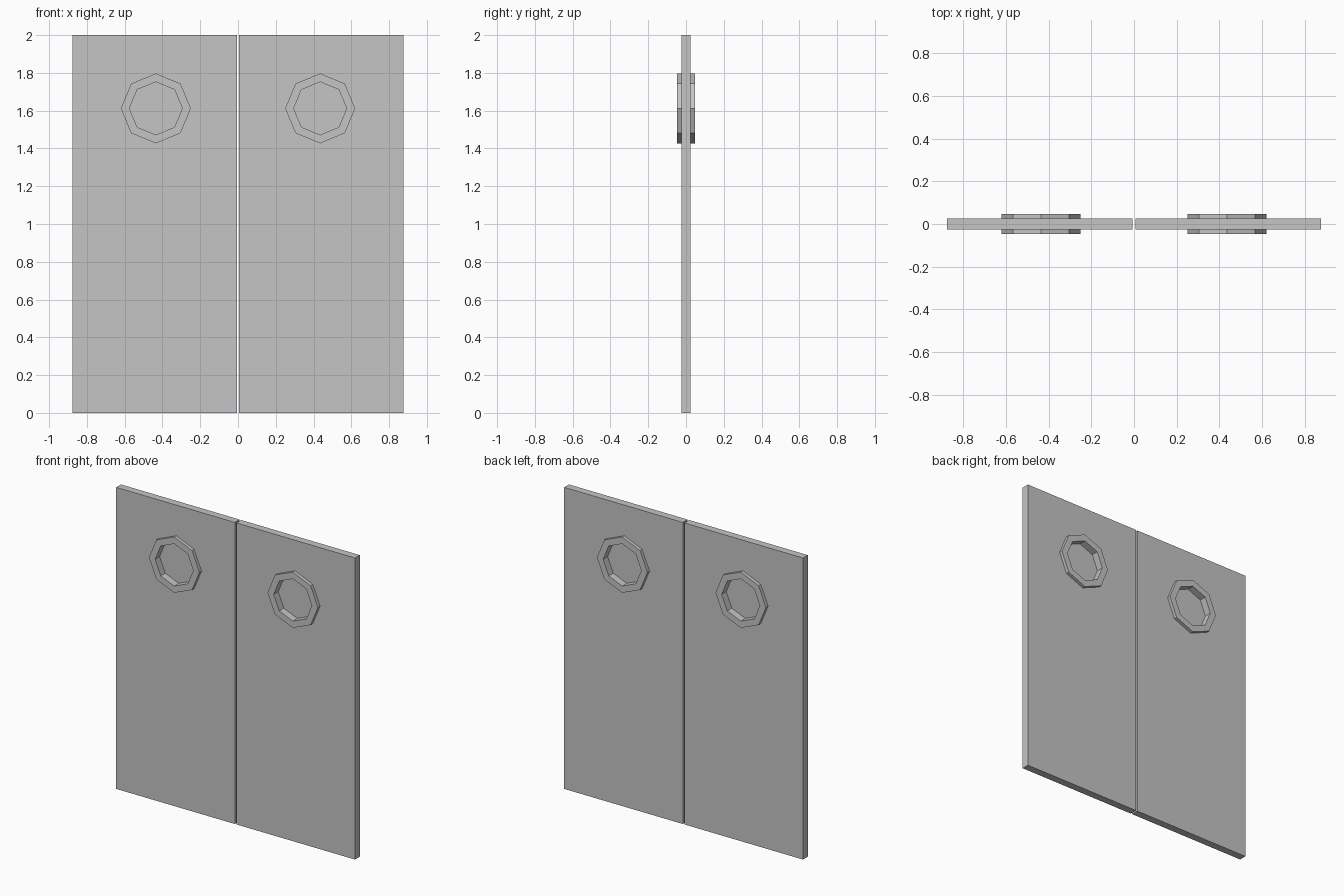
import bpy, bmesh
from math import pi, sin, cos

cube = bpy.data.objects.get("Cube")
if cube:
    bpy.data.objects.remove(cube, do_unlink=True)

GREY = (0.56, 0.56, 0.56, 1)
mat = bpy.data.materials.new("plain grey")
mat.use_nodes = True
mat.diffuse_color = GREY
mat.node_tree.nodes["Principled BSDF"].inputs["Base Color"].default_value = GREY

RING_X, RING_Z = 0.435, 1.612
OUTER, INNER = 0.185, 0.14


def octagon(cx, radius):
    return [(cx + radius * sin(i * pi / 4), RING_Z + radius * cos(i * pi / 4))
            for i in range(8)]


def plate(name, outline, depth, hole=None):
    """Flat shape in the xz plane, optionally pierced, centred on y = 0."""
    bm = bmesh.new()
    edges = []
    for loop in filter(None, (outline, hole)):
        verts = [bm.verts.new((x, -depth / 2, z)) for x, z in loop]
        edges += [bm.edges.new((v, verts[i - 1])) for i, v in enumerate(verts)]
    bmesh.ops.triangle_fill(bm, edges=edges, use_beauty=True, normal=(0, -1, 0))
    if depth:
        res = bmesh.ops.extrude_face_region(bm, geom=bm.faces[:], use_keep_orig=True)
        moved = [g for g in res["geom"] if isinstance(g, bmesh.types.BMVert)]
        bmesh.ops.translate(bm, vec=(0, depth, 0), verts=moved)
    bmesh.ops.recalc_face_normals(bm, faces=bm.faces[:])
    bmesh.ops.dissolve_limit(bm, angle_limit=0.01, verts=bm.verts[:], edges=bm.edges[:])
    mesh = bpy.data.meshes.new(name)
    bm.to_mesh(mesh)
    bm.free()
    mesh.materials.append(mat)
    obj = bpy.data.objects.new(name, mesh)
    bpy.context.collection.objects.link(obj)
    return obj


for side, s in (("left", 1), ("right", -1)):
    cx = s * RING_X
    a, b = s * 0.006, s * 0.876
    # Door leaf, pierced behind the porthole frame
    plate(side + "_door", [(a, 0), (b, 0), (b, 2), (a, 2)], 0.05,
          octagon(cx, (OUTER + INNER) / 2))
    # Porthole frame standing proud on both faces
    plate(side + "_window_frame", octagon(cx, OUTER), 0.095, octagon(cx, INNER))
    # Single pane in the middle of the door
    plate(side + "_window_pane", octagon(cx, INNER), 0)
